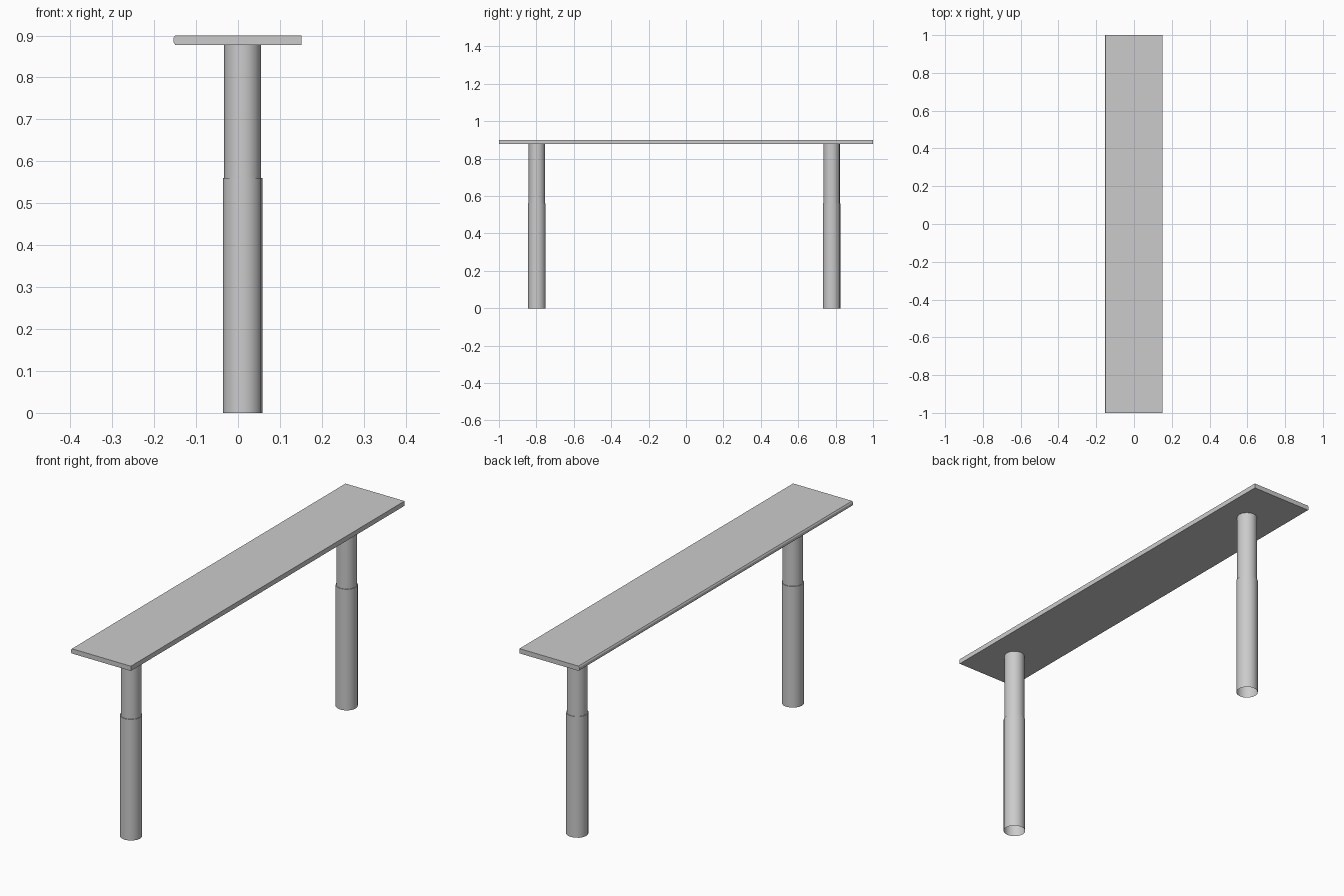
import bpy, bmesh, math

if "Cube" in bpy.data.objects:
    bpy.data.objects.remove(bpy.data.objects["Cube"])


def finish(name, bm, smooth=False):
    mesh = bpy.data.meshes.new(name)
    bm.to_mesh(mesh)
    bm.free()
    for p in mesh.polygons:
        p.use_smooth = smooth and abs(p.normal.z) < 0.5
    obj = bpy.data.objects.new(name, mesh)
    bpy.context.collection.objects.link(obj)
    return obj


# Table top: cross-section with one softened long edge, extruded along y
profile = [(-0.150, 0.878), (0.152, 0.878), (0.152, 0.90),
           (-0.150, 0.90), (-0.154, 0.894), (-0.154, 0.884)]
bm = bmesh.new()
face = bm.faces.new([bm.verts.new((x, -1, z)) for x, z in profile])
ext = bmesh.ops.extrude_face_region(bm, geom=[face])
verts = [g for g in ext["geom"] if isinstance(g, bmesh.types.BMVert)]
bmesh.ops.translate(bm, verts=verts, vec=(0, 2, 0))
bmesh.ops.recalc_face_normals(bm, faces=bm.faces[:])
finish("table_top", bm)


# Telescopic leg: stepped tube, open at the foot
def leg(name, cx, cy, sides=16):
    bm = bmesh.new()
    rings = []
    for r, z in [(0.047, 0), (0.047, 0.56), (0.044, 0.56), (0.044, 0.879)]:
        rings.append([bm.verts.new((cx + r * math.cos(2 * math.pi * i / sides),
                                    cy + r * math.sin(2 * math.pi * i / sides), z))
                      for i in range(sides)])
    for a, b in zip(rings, rings[1:]):
        for i in range(sides):
            j = (i + 1) % sides
            bm.faces.new((a[i], a[j], b[j], b[i]))
    bm.normal_update()
    obj = finish(name, bm, smooth=True)
    # Keep the step crisp
    for e in obj.data.edges:
        va, vb = (obj.data.vertices[v].co for v in e.vertices)
        e.use_edge_sharp = abs(va.z - vb.z) < 1e-4


leg("front_leg", 0.011, -0.797)
leg("back_leg", 0.011, 0.779)
